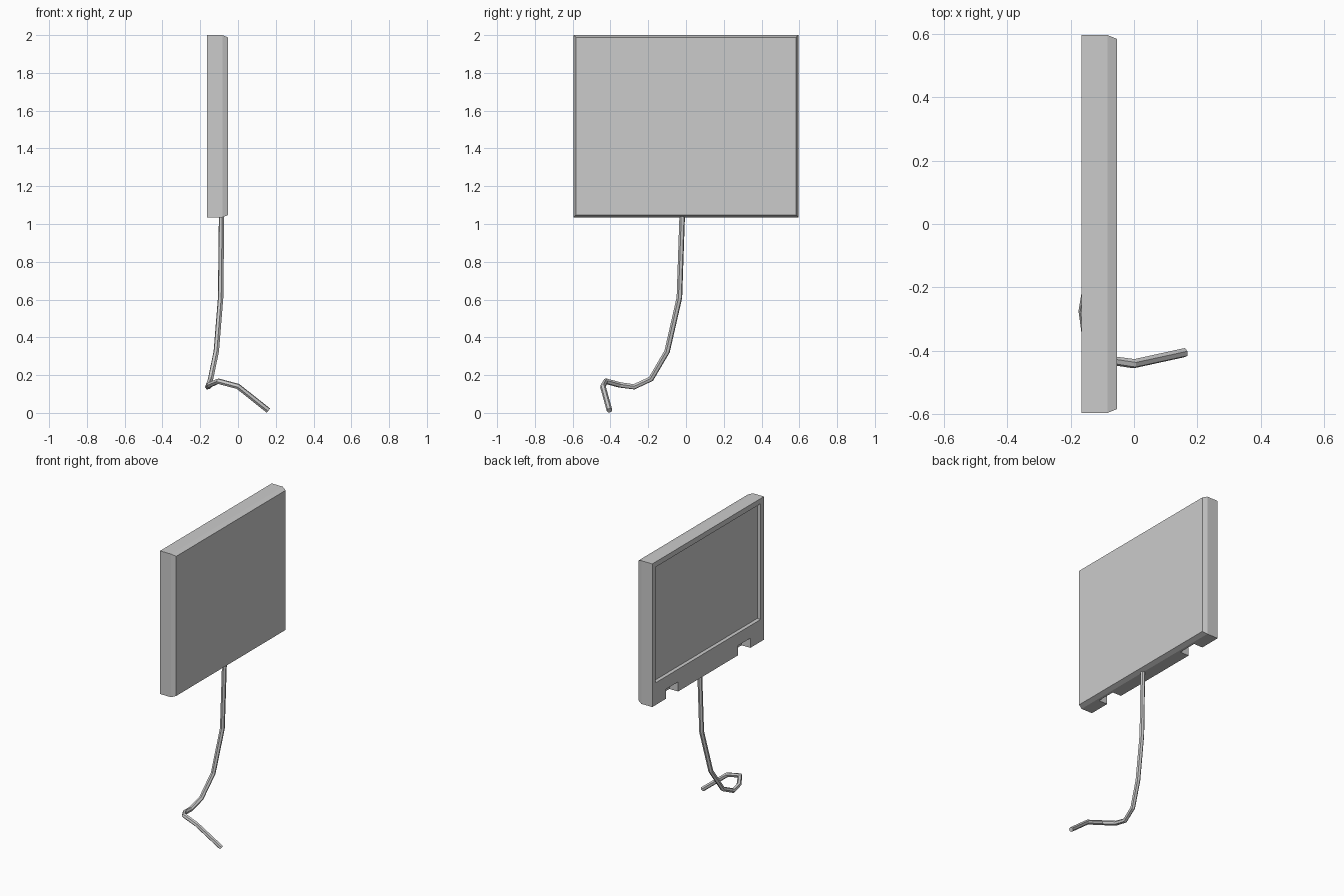
import bpy, bmesh

if "Cube" in bpy.data.objects:
    bpy.data.objects.remove(bpy.data.objects["Cube"])

X_BACK, X_EDGE, X_FACE = -0.165, -0.083, -0.053
HALF_W, Z0, Z1 = 0.595, 1.035, 2.0


def finish(name, bm):
    bmesh.ops.recalc_face_normals(bm, faces=bm.faces)
    mesh = bpy.data.meshes.new(name)
    bm.to_mesh(mesh)
    bm.free()
    obj = bpy.data.objects.new(name, mesh)
    bpy.context.collection.objects.link(obj)
    return obj


def loft(name, sections):
    """Rectangular sections stacked along x: (x, inset)."""
    bm = bmesh.new()
    rings = []
    for x, i in sections:
        y, a, b = HALF_W - i, Z0 + i, Z1 - i
        rings.append([bm.verts.new((x, *p)) for p in ((-y, a), (y, a), (y, b), (-y, b))])
    for r, s in zip(rings, rings[1:]):
        for k in range(4):
            n = (k + 1) % 4
            bm.faces.new((r[k], r[n], s[n], s[k]))
    bm.faces.new(rings[0])
    bm.faces.new(rings[-1])
    return finish(name, bm)


def box(name, lo, hi):
    bm = bmesh.new()
    bmesh.ops.create_cube(bm, size=1)
    for v in bm.verts:
        v.co = [(a + b) / 2 + c * (b - a) for a, b, c in zip(lo, hi, v.co)]
    return finish(name, bm)


# Panel with chamfered front rim
panel = loft("panel", [(X_BACK, 0), (X_EDGE, 0), (X_FACE, 0.012)])

# Rear recess and two notches in the lower rear edge
cutters = [box("recess_cutter", (-0.25, -0.56, 1.185), (-0.14, 0.56, 1.965))]
for y in (-0.385, 0.385):
    cutters.append(box("notch_cutter", (-0.25, y - 0.065, 0.95), (-0.1, y + 0.065, 1.1)))
for c in cutters:
    c.hide_render = True
    c.hide_set(True)
    mod = panel.modifiers.new(c.name, 'BOOLEAN')
    mod.operation = 'DIFFERENCE'
    mod.solver = 'EXACT'
    mod.object = c

# Hanging cable, curling to the ground
path = [(-0.087, -0.02, 1.05), (-0.092, -0.035, 0.61), (-0.115, -0.1, 0.325),
        (-0.145, -0.185, 0.18), (-0.16, -0.275, 0.138), (-0.15, -0.35, 0.148),
        (-0.105, -0.425, 0.168), (0, -0.44, 0.14), (0.16, -0.405, 0.013)]
curve = bpy.data.curves.new("cable", 'CURVE')
curve.dimensions = '3D'
curve.bevel_depth = 0.015
curve.bevel_resolution = 1
curve.use_fill_caps = True
spline = curve.splines.new('POLY')
spline.points.add(len(path) - 1)
for pt, co in zip(spline.points, path):
    pt.co = (*co, 1)
spline.use_smooth = False
cable = bpy.data.objects.new("cable", curve)
bpy.context.collection.objects.link(cable)
